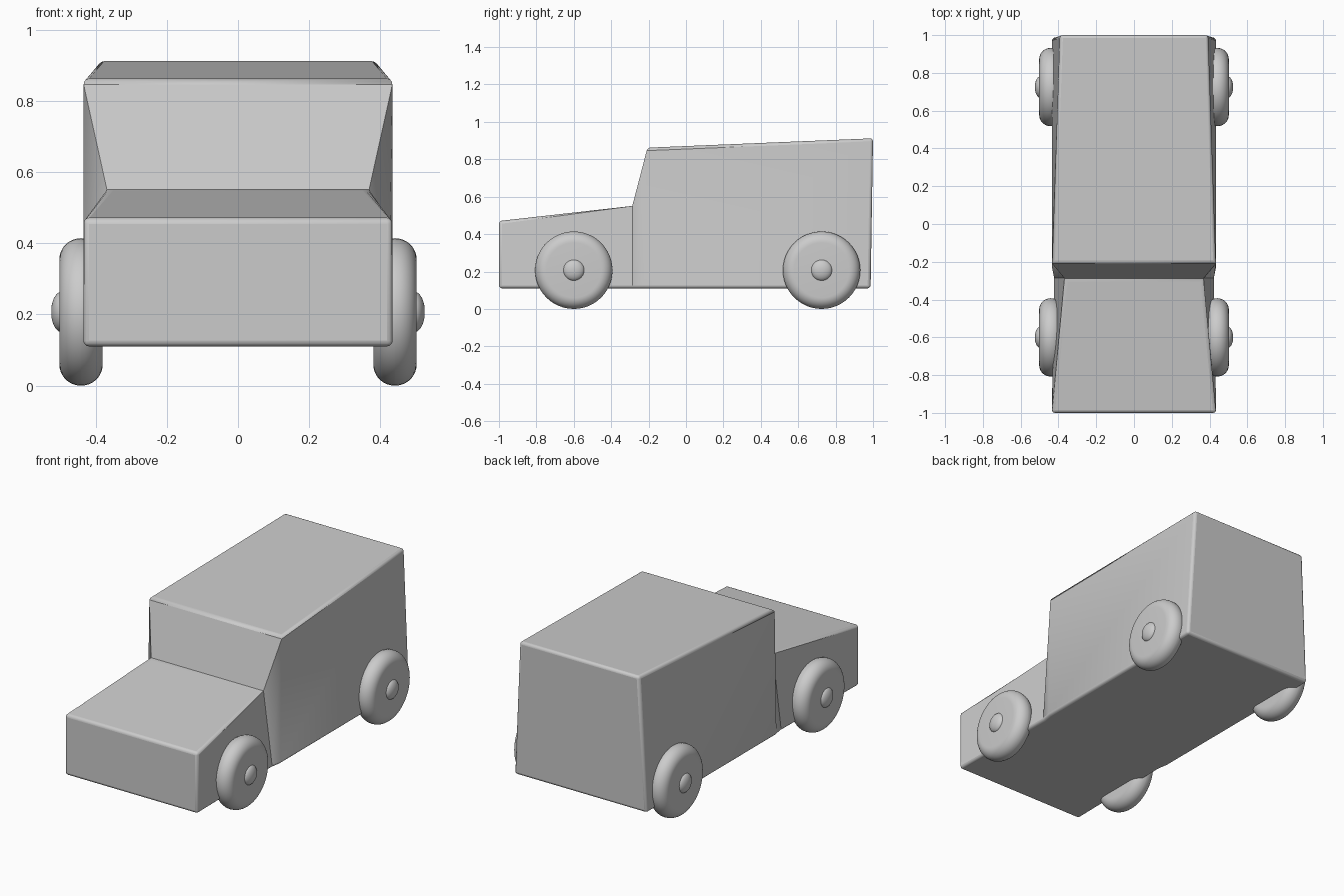
import bpy, bmesh, math

if "Cube" in bpy.data.objects:
    bpy.data.objects.remove(bpy.data.objects["Cube"])


def make_object(name, bm):
    bmesh.ops.recalc_face_normals(bm, faces=bm.faces[:])
    mesh = bpy.data.meshes.new(name)
    bm.to_mesh(mesh)
    bm.free()
    obj = bpy.data.objects.new(name, mesh)
    bpy.context.collection.objects.link(obj)
    return obj


def shade(obj, angle):
    bpy.ops.object.select_all(action='DESELECT')
    obj.select_set(True)
    bpy.context.view_layer.objects.active = obj
    bpy.ops.object.shade_smooth_by_angle(angle=math.radians(angle))


def lathe(name, profile, side, y, steps=48):
    # profile of (x, radius) turned about the axle
    bm = bmesh.new()
    rings = []
    for x, r in profile:
        rings.append([bm.verts.new((side * x,
                                    y + r * math.cos(2 * math.pi * i / steps),
                                    0.207 + r * math.sin(2 * math.pi * i / steps)))
                      for i in range(steps)])
    for a, b in zip(rings, rings[1:]):
        for i in range(steps):
            j = (i + 1) % steps
            bm.faces.new((a[i], a[j], b[j], b[i]))
    bm.faces.new(rings[0])
    bm.faces.new(rings[-1])
    obj = make_object(name, bm)
    shade(obj, 35)


# Body: stations along the car as bottom (y, z, half width), top (y, z, half width)
stations = [((-1.0, 0.11, 0.435), (-1.0, 0.47, 0.435)),
            ((-0.285, 0.11, 0.425), (-0.292, 0.55, 0.365)),
            ((-0.225, 0.11, 0.435), (-0.207, 0.862, 0.435)),
            ((0.987, 0.11, 0.435), (1.0, 0.912, 0.392))]
bm = bmesh.new()
loops = []
for (by, bz, bw), (ty, tz, tw) in stations:
    loops.append([bm.verts.new(p) for p in
                  ((-bw, by, bz), (bw, by, bz), (tw, ty, tz), (-tw, ty, tz))])
for a, b in zip(loops, loops[1:]):
    for i in range(4):
        j = (i + 1) % 4
        bm.faces.new((a[i], a[j], b[j], b[i]))
bm.faces.new(loops[0])
bm.faces.new(loops[-1])
body = make_object("body", bm)
bevel = body.modifiers.new("soft_edges", 'BEVEL')
bevel.width = 0.016
bevel.segments = 3
bevel.limit_method = 'ANGLE'
bevel.angle_limit = math.radians(60)
shade(body, 35)

# Wheels: rounded tyres with domed hubs
arc = [math.radians(a) for a in range(0, 91, 10)]
tyre = [(0.44 - 0.06 * math.cos(a), 0.147 + 0.06 * math.sin(a)) for a in arc]
tyre += [(0.442 + 0.06 * math.sin(a), 0.147 + 0.06 * math.cos(a)) for a in arc]
hub = [(0.44, 0.057), (0.495, 0.057)]
hub += [(0.495 + 0.03 * math.sin(a), 0.057 * math.cos(a)) for a in arc[1:-1]]
for end, y in (("front", -0.6), ("rear", 0.725)):
    for label, side in (("left", -1), ("right", 1)):
        lathe(f"{end}_{label}_tyre", tyre, side, y)
        lathe(f"{end}_{label}_hub", hub, side, y)
